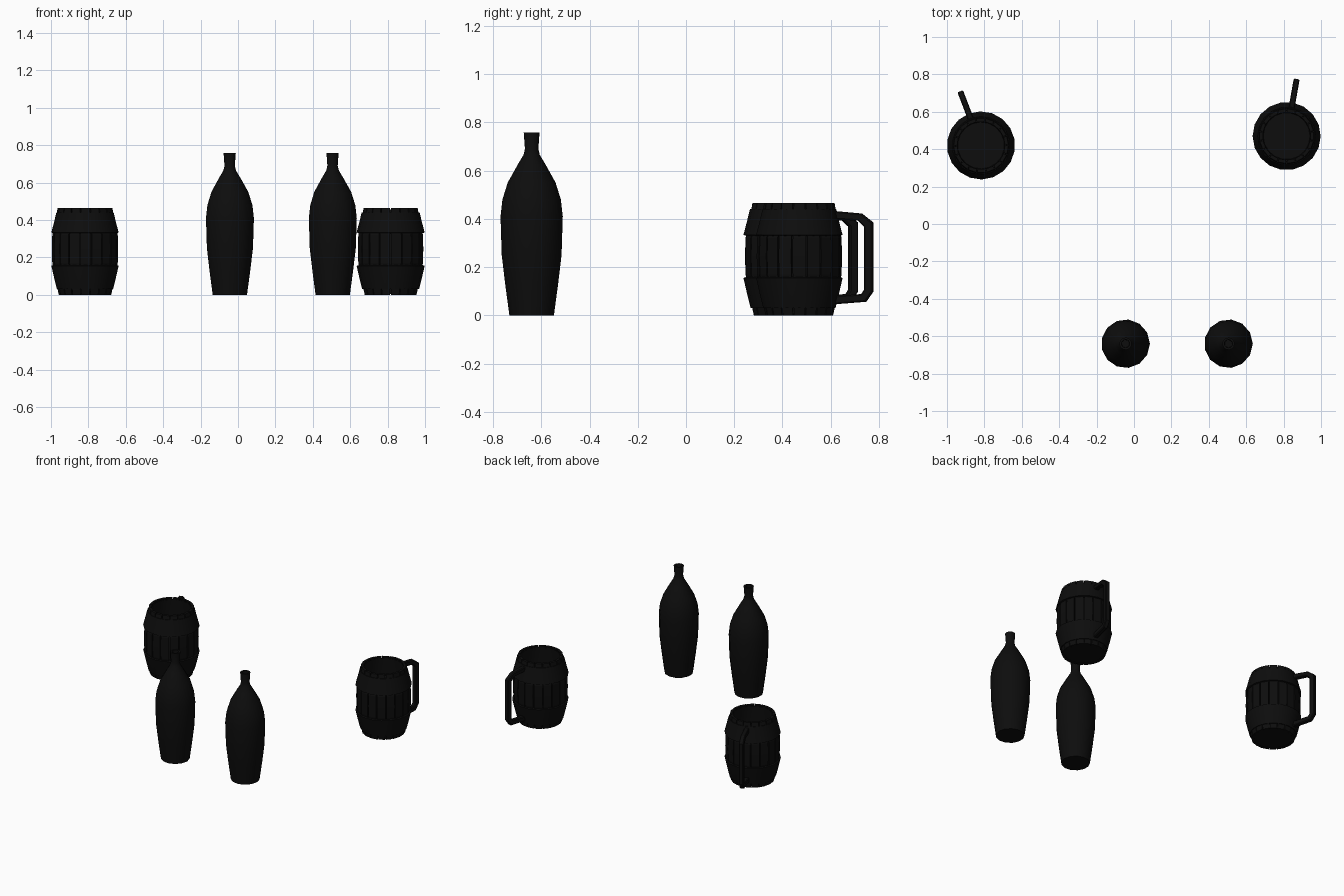
import bpy, bmesh, math
from mathutils import Vector, Matrix

if "Cube" in bpy.data.objects:
    bpy.data.objects.remove(bpy.data.objects["Cube"])

black = bpy.data.materials.new("near_black")
black.diffuse_color = (0.004, 0.004, 0.004, 1)
black.use_nodes = True
black.node_tree.nodes["Principled BSDF"].inputs["Base Color"].default_value = black.diffuse_color


def finish(name, bm, loc, rot=0.0, smooth=None):
    bmesh.ops.recalc_face_normals(bm, faces=bm.faces)
    me = bpy.data.meshes.new(name)
    bm.to_mesh(me)
    bm.free()
    me.materials.append(black)
    ob = bpy.data.objects.new(name, me)
    bpy.context.collection.objects.link(ob)
    ob.location = loc
    ob.rotation_euler[2] = rot
    if smooth:
        bpy.ops.object.select_all(action='DESELECT')
        ob.select_set(True)
        bpy.context.view_layer.objects.active = ob
        bpy.ops.object.shade_smooth_by_angle(angle=math.radians(smooth))
    return ob


def lathe(bm, profile, sides, closed=False):
    """Spin (radius, z) points; radius 0 becomes a pole."""
    rings = []
    for r, z in profile:
        if r == 0:
            rings.append([bm.verts.new((0, 0, z))] * sides)
        else:
            rings.append([bm.verts.new((r * math.cos(math.tau * i / sides),
                                        r * math.sin(math.tau * i / sides), z))
                          for i in range(sides)])
    pairs = list(zip(rings, rings[1:]))
    if closed:
        pairs.append((rings[-1], rings[0]))
    for a, b in pairs:
        for i in range(sides):
            j = (i + 1) % sides
            vs = list(dict.fromkeys((a[i], a[j], b[j], b[i])))
            bm.faces.new(vs)


def bottle(name, loc):
    bm = bmesh.new()
    lathe(bm, [(0, 0), (0.093, 0), (0.11, 0.125), (0.125, 0.25), (0.130, 0.41),
               (0.122, 0.48), (0.10, 0.55), (0.058, 0.625), (0.034, 0.665),
               (0.028, 0.69), (0.033, 0.757), (0.022, 0.757), (0.020, 0.68), (0, 0.68)], 13)
    finish(name, bm, loc, smooth=40)


def mug(name, loc, rot):
    sides = 18
    # hollow core with inner floor
    bm = bmesh.new()
    lathe(bm, [(0, 0.004), (0.134, 0.004), (0.152, 0.09), (0.166, 0.17), (0.166, 0.32),
               (0.152, 0.40), (0.138, 0.455), (0.128, 0.455), (0.138, 0.33),
               (0.138, 0.17), (0.125, 0.04), (0, 0.04)], sides)
    finish(name + "_core", bm, loc, rot, 30)

    # wooden staves with narrow gaps
    bm = bmesh.new()
    prof = [(0.140, 0.0), (0.158, 0.08), (0.175, 0.17), (0.177, 0.245),
            (0.175, 0.32), (0.158, 0.40), (0.146, 0.465)]
    step = math.tau / sides
    for i in range(sides):
        loops = []
        for r, z in prof:
            loop = []
            for rad, s in ((r, -1), (r, 1), (r - 0.018, 1), (r - 0.018, -1)):
                a = i * step + s * step * 0.45
                loop.append(bm.verts.new((rad * math.cos(a), rad * math.sin(a), z)))
            loops.append(loop)
        for a, b in zip(loops, loops[1:]):
            for k in range(4):
                bm.faces.new((a[k], a[(k + 1) % 4], b[(k + 1) % 4], b[k]))
        bm.faces.new(loops[0])
        bm.faces.new(loops[-1])
    finish(name + "_staves", bm, loc, rot)

    # two hoops
    for part, hoop in (("lower_hoop", [(0.152, 0.03), (0.167, 0.09), (0.182, 0.155),
                                       (0.166, 0.16), (0.142, 0.03)]),
                       ("upper_hoop", [(0.182, 0.333), (0.167, 0.39), (0.155, 0.44),
                                       (0.142, 0.44), (0.166, 0.328)])):
        bm = bmesh.new()
        lathe(bm, hoop, sides, closed=True)
        finish(name + "_" + part, bm, loc, rot, 30)

    # handle: a square section swept along a bent path in the local xz plane
    outer = [(0.15, 0.432), (0.262, 0.422), (0.310, 0.385), (0.310, 0.098), (0.280, 0.056), (0.14, 0.045)]
    inner = [(0.15, 0.398), (0.248, 0.392), (0.274, 0.368), (0.274, 0.106), (0.262, 0.088), (0.14, 0.08)]
    bm = bmesh.new()
    loops = [[bm.verts.new((x, y, z)) for (x, z), y in
              ((o, -0.016), (o, 0.016), (n, 0.016), (n, -0.016))]
             for o, n in zip(outer, inner)]
    for a, b in zip(loops, loops[1:]):
        for k in range(4):
            bm.faces.new((a[k], a[(k + 1) % 4], b[(k + 1) % 4], b[k]))
    bm.faces.new(loops[0])
    bm.faces.new(loops[-1])
    bmesh.ops.bevel(bm, geom=[e for e in bm.edges if abs(e.verts[0].co.y - e.verts[1].co.y) < 1e-5
                              and e.is_manifold and len({f.normal.to_tuple(1) for f in e.link_faces}) > 0
                              and not any(set(e.verts) <= set(l) for l in loops)],
                    offset=0.005, segments=1, affect='EDGES')
    finish(name + "_handle", bm, loc, rot)


bottle("left_bottle", (-0.045, -0.64, 0))
bottle("right_bottle", (0.505, -0.64, 0))
mug("left_mug", (-0.818, 0.42, 0), math.radians(111))
mug("right_mug", (0.816, 0.47, 0), math.radians(80))
